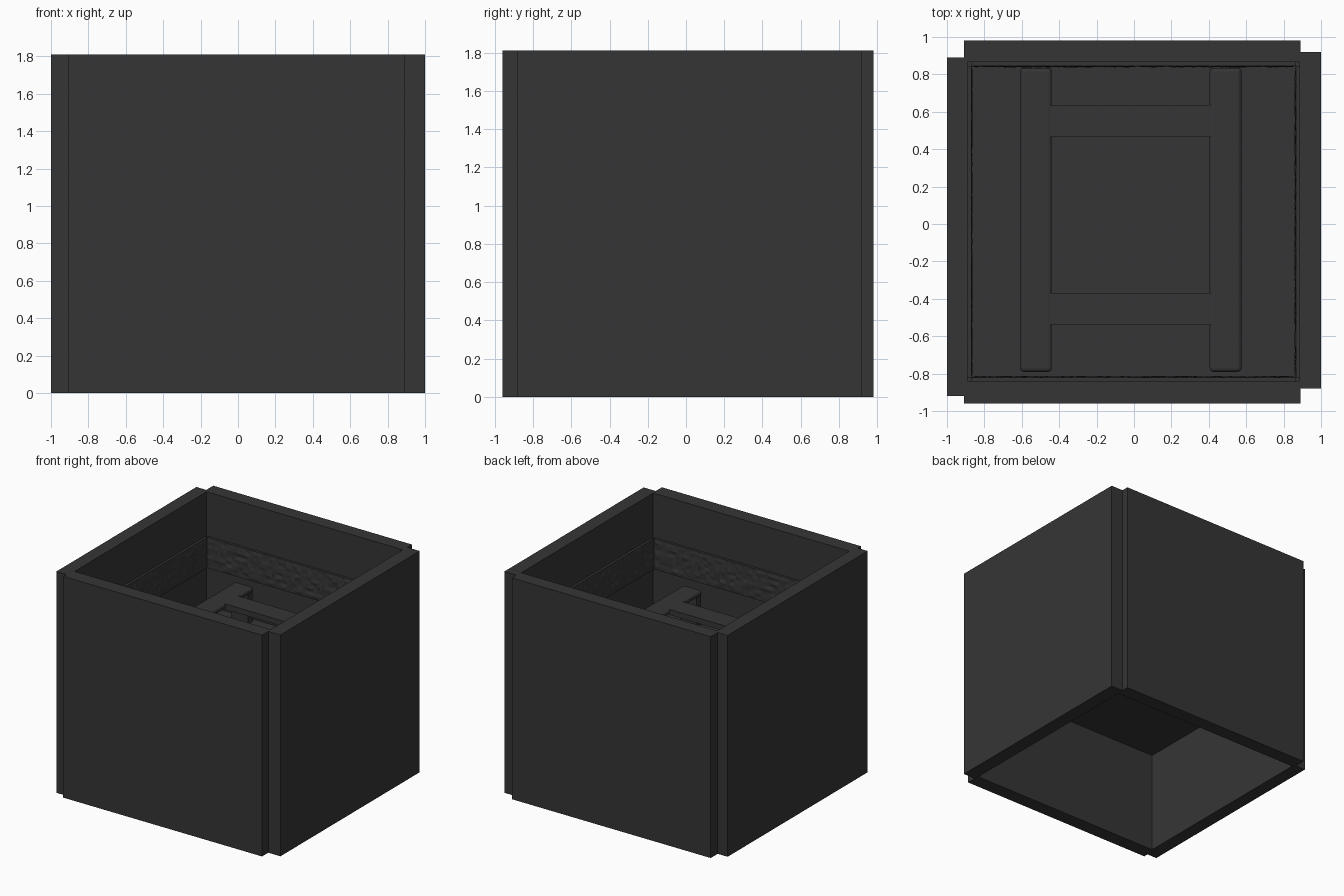
import bpy, bmesh, random
from mathutils import Vector

if "Cube" in bpy.data.objects:
    bpy.data.objects.remove(bpy.data.objects["Cube"])

random.seed(4)

charcoal = bpy.data.materials.new("charcoal")
charcoal.diffuse_color = (0.036, 0.036, 0.036, 1)
charcoal.use_nodes = True
charcoal.node_tree.nodes["Principled BSDF"].inputs["Base Color"].default_value = charcoal.diffuse_color


def finish(name, bm):
    bmesh.ops.recalc_face_normals(bm, faces=bm.faces)
    me = bpy.data.meshes.new(name)
    bm.to_mesh(me)
    bm.free()
    ob = bpy.data.objects.new(name, me)
    ob.data.materials.append(charcoal)
    bpy.context.collection.objects.link(ob)
    return ob


def box(name, x, y, z, bevel=0):
    bm = bmesh.new()
    bmesh.ops.create_cube(bm, size=1)
    for v in bm.verts:
        v.co = Vector([(r[0] + r[1]) / 2 + c * (r[1] - r[0]) for c, r in zip(v.co, (x, y, z))])
    ob = finish(name, bm)
    if bevel:
        m = ob.modifiers.new("rounded_edges", 'BEVEL')
        m.width = bevel
        m.segments = 3
    return ob


# Four outer slabs, slightly offset at the corners
H = 1.81
box("left_wall", (-1.0, -0.89), (-0.92, 0.89), (0, H))
box("right_wall", (0.885, 1.0), (-0.88, 0.92), (0, H))
box("front_wall", (-0.91, 0.89), (-0.96, -0.84), (0, H))
box("back_wall", (-0.91, 0.89), (0.865, 0.98), (0, H))

# Inner floor closing the box half way up
box("floor_plate", (-0.90, 0.89), (-0.85, 0.87), (0.85, 0.88))


# Rough lining band running round the inside
def rough_panel(name, start, end, inward, z0=1.2, z1=1.45, nu=70, nv=9):
    start, end, inward = Vector(start), Vector(end), Vector(inward)
    bm = bmesh.new()
    rows = []
    for j in range(nv + 1):
        row = []
        for i in range(nu + 1):
            p = start.lerp(end, i / nu)
            p.z = z0 + (z1 - z0) * j / nv
            if 0 < i < nu and 0 < j < nv:
                p += inward * random.uniform(-0.003, 0.008)
            row.append(bm.verts.new(p))
        rows.append(row)
    for j in range(nv):
        for i in range(nu):
            bm.faces.new((rows[j][i], rows[j][i + 1], rows[j + 1][i + 1], rows[j + 1][i]))
    # close the strip back to the wall
    ret = bmesh.ops.extrude_edge_only(bm, edges=[e for e in bm.edges if e.is_boundary])
    for v in ret["geom"]:
        if isinstance(v, bmesh.types.BMVert):
            v.co -= inward * 0.02
    finish(name, bm)


x0, x1, y0, y1 = -0.87, 0.865, -0.82, 0.845
rough_panel("back_lining", (x0, y1, 0), (x1, y1, 0), (0, -1, 0))
rough_panel("front_lining", (x0, y0, 0), (x1, y0, 0), (0, 1, 0))
rough_panel("left_lining", (x0, y0, 0), (x0, y1, 0), (1, 0, 0))
rough_panel("right_lining", (x1, y0, 0), (x1, y1, 0), (-1, 0, 0))

# Inner stand: two rails, two crossbars, posts under the rail ends
for side, xa, xb in (("left", -0.61, -0.44), ("right", 0.405, 0.575)):
    box(side + "_rail", (xa, xb), (-0.79, 0.835), (1.12, 1.165), 0.02)
    for end, ya, yb in (("front", -0.785, -0.73), ("back", 0.775, 0.83)):
        box(f"{side}_{end}_post", (xa + 0.01, xb - 0.01), (ya, yb), (0.88, 1.13))
for end, ya, yb in (("front", -0.54, -0.37), ("back", 0.465, 0.635)):
    box(end + "_crossbar", (-0.45, 0.415), (ya, yb), (1.12, 1.165))
